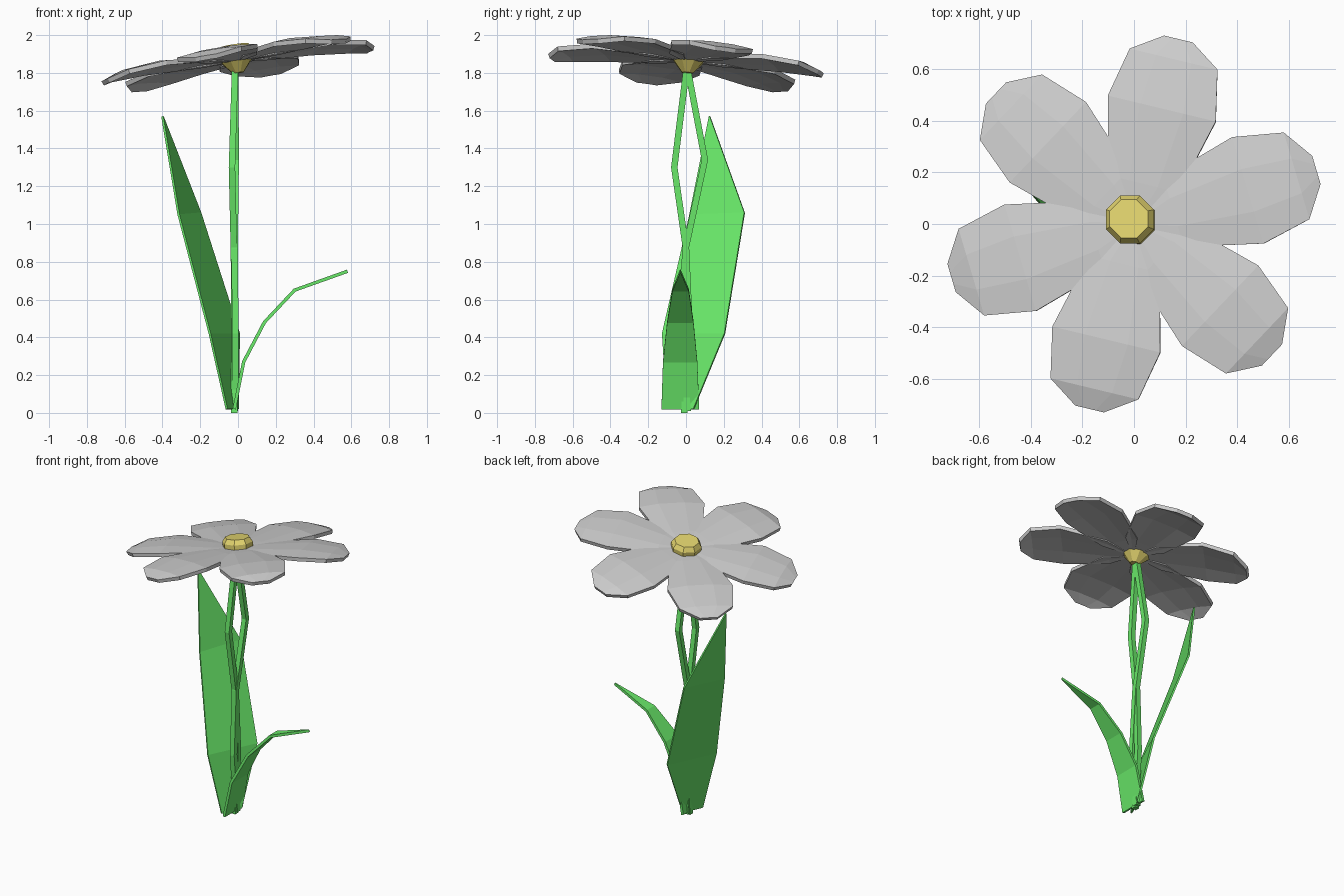
import bpy, math
from mathutils import Vector

if "Cube" in bpy.data.objects:
    bpy.data.objects.remove(bpy.data.objects["Cube"])


def material(name, rgb):
    m = bpy.data.materials.new(name)
    m.diffuse_color = (*rgb, 1)
    m.use_nodes = True
    m.node_tree.nodes["Principled BSDF"].inputs["Base Color"].default_value = m.diffuse_color
    return m


GREEN = material("leaf_green", (0.14, 0.80, 0.14))
YELLOW = material("centre_yellow", (0.78, 0.67, 0.16))


def make(name, verts, faces, mat=None):
    me = bpy.data.meshes.new(name)
    me.from_pydata(verts, [], faces)
    me.update()
    ob = bpy.data.objects.new(name, me)
    bpy.context.collection.objects.link(ob)
    if mat:
        me.materials.append(mat)
    return ob


def sheet(name, rows, thick, offset, mat=None):
    """Thickened grid from equal-length rows of points."""
    n = len(rows[0])
    faces = [(i * n + j, (i + 1) * n + j, (i + 1) * n + j + 1, i * n + j + 1)
             for i in range(len(rows) - 1) for j in range(n - 1)]
    ob = make(name, [p for r in rows for p in r], faces, mat)
    s = ob.modifiers.new("thickness", 'SOLIDIFY')
    s.thickness, s.offset = thick, offset
    return ob


def loft(name, rings, mat):
    """Closed solid through equal-length rings."""
    n = len(rings[0])
    faces = [(i * n + j, i * n + (j + 1) % n, (i + 1) * n + (j + 1) % n, (i + 1) * n + j)
             for i in range(len(rings) - 1) for j in range(n)]
    last = (len(rings) - 1) * n
    faces += [tuple(reversed(range(n))), tuple(range(last, last + n))]
    return make(name, [p for r in rings for p in r], faces, mat)


def tilt(x, y):
    # the whole bloom leans back and to the left
    return 0.15 * x - 0.095 * y


# petals: distance out, half width, height
PETAL = [(0.03, 0.03, 1.885), (0.16, 0.14, 1.895), (0.46, 0.215, 1.91),
         (0.657, 0.175, 1.885), (0.737, 0.057, 1.85)]
for k in range(6):
    a = math.radians(16.5 + 60 * k)
    rows = []
    for u, w, z in PETAL:
        row = []
        for f in (-1, -0.4, 0.4, 1):
            v = f * w
            x = u * math.cos(a) - v * math.sin(a)
            y = u * math.sin(a) + v * math.cos(a)
            row.append((x, y, z + tilt(x, y) - 0.4 * v * v))
        rows.append(row)
    sheet(f"petal_{k + 1}", rows, 0.025, -1)

# flower centre: tilted octagonal bud
rings = []
for r, z in [(0.03, 1.80), (0.098, 1.875), (0.1, 1.915), (0.08, 1.945)]:
    cx, cy = -0.012 - 0.15 * (z - 1.89), 0.015 + 0.095 * (z - 1.89)
    ring = []
    for j in range(8):
        t = math.radians(22.5 + 45 * j)
        x, y = r * math.cos(t), r * math.sin(t)
        ring.append((cx + x, cy + y, z + tilt(x, y)))
    rings.append(ring)
loft("flower_centre", rings, YELLOW)

# two crossing stems with square section
STEMS = {
    "stem_front": [(-0.02, -0.01, 0), (-0.018, 0.02, 0.42), (-0.022, 0.0, 0.87),
                   (-0.032, -0.062, 1.3), (-0.015, 0.005, 1.84)],
    "stem_back": [(-0.016, 0.01, 0.01), (-0.014, -0.03, 0.42), (-0.018, -0.002, 0.87),
                  (-0.012, 0.1, 1.34), (-0.015, 0.005, 1.84)],
}
for name, path in STEMS.items():
    h = 0.017
    loft(name, [[(x + i * h, y + j * h, z) for i, j in ((-1, -1), (1, -1), (1, 1), (-1, 1))]
                for x, y, z in path], GREEN)

# tall leaf leaning left and back
sheet("tall_leaf", [
    [(-0.06, -0.10, 0.02), (0.0, 0.04, 0.02)],
    [(-0.15, -0.125, 0.42), (0.005, 0.205, 0.42)],
    [(-0.315, 0.02, 1.05), (-0.2, 0.31, 1.06)],
    [(-0.401, 0.123, 1.57), (-0.399, 0.127, 1.57)]], 0.012, 0, GREEN)

# short leaf curling to the right
SHORT = [(-0.02, 0.02, -0.13, 0.07), (0.03, 0.27, -0.122, 0.06), (0.14, 0.48, -0.1, 0.04),
         (0.30, 0.65, -0.072, 0.015), (0.58, 0.75, -0.032, -0.028)]
sheet("short_leaf", [[(x, y0, z), (x, y1, z)] for x, z, y0, y1 in SHORT], 0.018, 0, GREEN)
